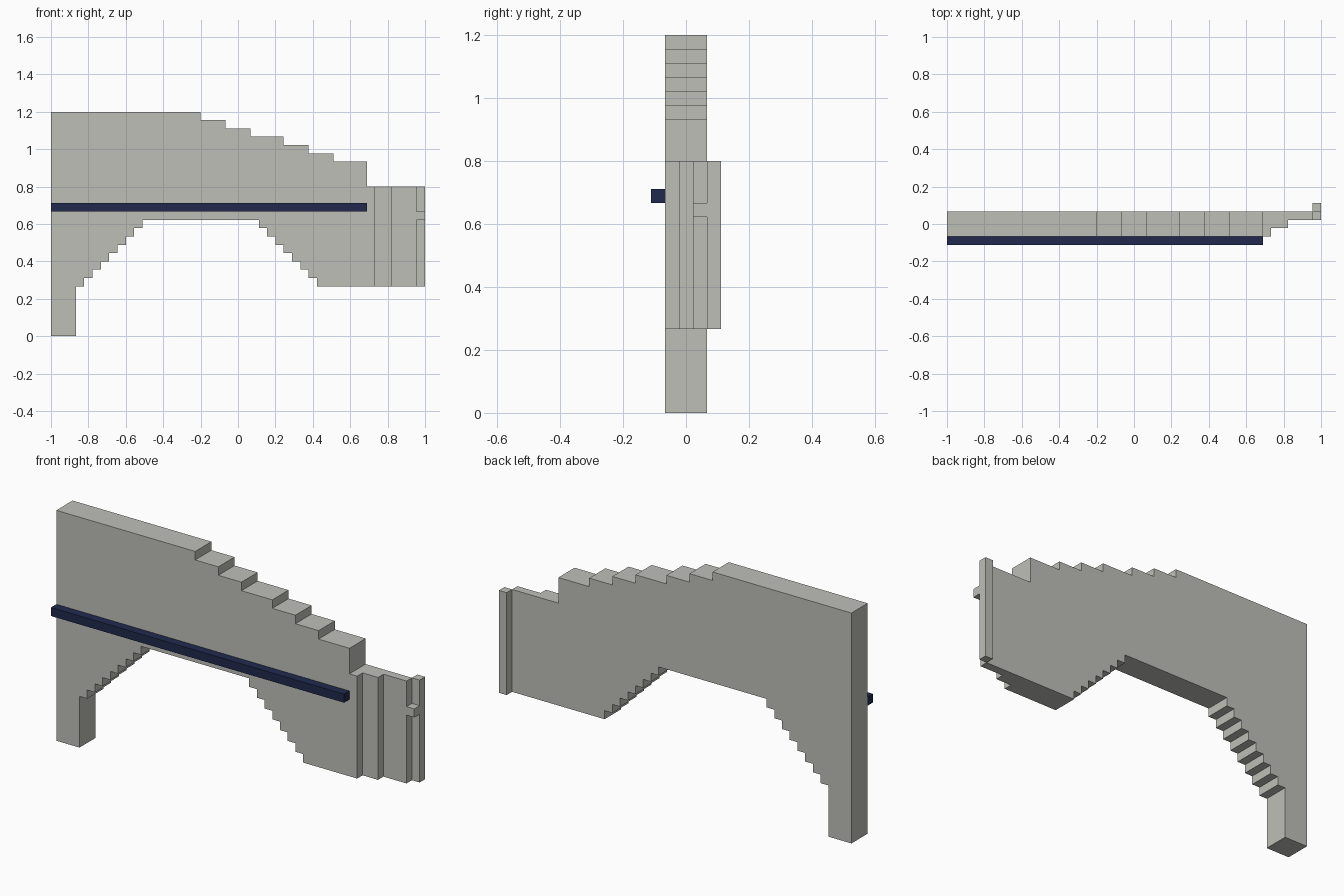
import bpy, bmesh
from mathutils import Vector

if "Cube" in bpy.data.objects:
    bpy.data.objects.remove(bpy.data.objects["Cube"])

U = 2 / 45  # one grid step; the model is 45 steps long


def material(name, rgb):
    m = bpy.data.materials.new(name)
    m.diffuse_color = (*rgb, 1)
    m.use_nodes = True
    m.node_tree.nodes["Principled BSDF"].inputs["Base Color"].default_value = m.diffuse_color
    return m


GREY = material("warm grey", (0.52, 0.52, 0.485))
NAVY = material("navy", (0.014, 0.023, 0.075))


def prism(name, points, lo, hi, mat, axis="Y"):
    """Extrude an outline, in grid steps, along Y (points x,z) or Z (points x,y)."""
    def place(a, b, d):
        p = (a, d, b) if axis == "Y" else (a, b, d)
        return Vector(p) * U + Vector((-1, 0, 0))
    bm = bmesh.new()
    face = bm.faces.new([bm.verts.new(place(a, b, lo)) for a, b in points])
    new = bmesh.ops.extrude_face_region(bm, geom=[face])["geom"]
    shift = place(0, 0, hi) - place(0, 0, lo)
    bmesh.ops.translate(bm, vec=shift, verts=[v for v in new if isinstance(v, bmesh.types.BMVert)])
    bmesh.ops.recalc_face_normals(bm, faces=bm.faces)
    me = bpy.data.meshes.new(name)
    bm.to_mesh(me)
    bm.free()
    me.materials.append(mat)
    ob = bpy.data.objects.new(name, me)
    bpy.context.collection.objects.link(ob)
    return ob


def box(name, x0, x1, y0, y1, z0, z1, mat):
    return prism(name, [(x0, z0), (x1, z0), (x1, z1), (x0, z1)], y0, y1, mat)


# Main panel: leg, stepped wheel arch, end block, stepped top edge
outline = [(0, 0), (3, 0), (3, 6)]
for i in range(8):                       # left side of the arch, going up
    outline += [(4 + i, 6 + i), (4 + i, 7 + i)]
for i in range(8):                       # right side of the arch, going down
    outline += [(25 + i, 14 - i), (25 + i, 13 - i)]
outline += [(39, 6), (39, 18), (38, 18)]
z = 21
for x in (38, 34, 31, 28, 24, 21):       # top edge rising to the left
    outline += [(x, z), (x, z + 1)] if x != 38 else [(x, z)]
    z += x != 38
outline += [(18, 26), (18, 27), (0, 27)]
prism("fender_panel", outline, -1.5, 1.5, GREY)

# Corner that steps back towards the right end
corner = [(39, -0.5), (41, -0.5), (41, 0.5), (44, 0.5), (44, 1.5), (39, 1.5)]
prism("stepped_corner", corner, 6, 18, GREY, axis="Z")

# Rear end strip and the small tab in front of it
box("end_strip", 44, 45, 1.5, 2.5, 6, 18, GREY)
box("end_tab", 44, 45, 0.5, 1.5, 14, 15, GREY)

# Dark trim bar along the front
box("trim_bar", 0, 38, -2.5, -1.5, 15, 16, NAVY)
